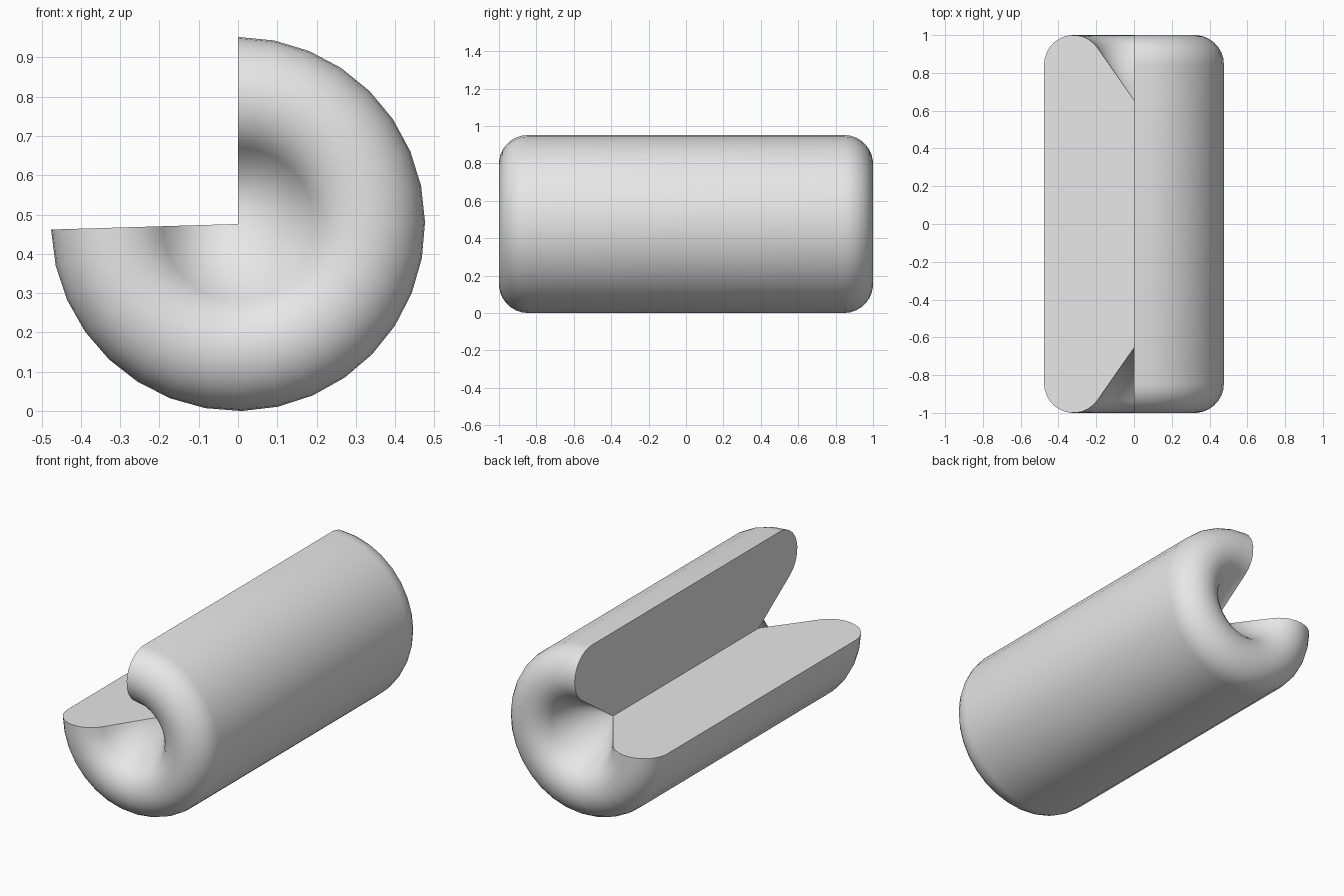
import bpy, bmesh
from math import sin, cos, radians

cube = bpy.data.objects.get("Cube")
if cube:
    bpy.data.objects.remove(cube)

RADIUS, HALF, APEX = 0.476, 1.0, 0.655   # outer radius, half length, dimple apex
ROUND = 0.155                            # rim rounding
STEPS, SWEEP = 24, radians(268.3)
ARC = 12

# Half profile (radius, y): rounded rim from the outer wall to the dimple cone
rim = []
for i in range(ARC + 1):
    a = radians(145) * i / ARC
    rim.append((RADIUS - ROUND + ROUND * cos(a), HALF - ROUND + ROUND * sin(a)))
profile = [(r, -y) for r, y in reversed(rim)] + rim

# Sweep the profile around the long axis, leaving a wedge open
bm = bmesh.new()
front_apex = bm.verts.new((0, -APEX, RADIUS))
back_apex = bm.verts.new((0, APEX, RADIUS))
rings = []
for s in range(STEPS + 1):
    t = SWEEP * s / STEPS
    rings.append([bm.verts.new((r * sin(t), y, RADIUS + r * cos(t))) for r, y in profile])

for a, b in zip(rings, rings[1:]):
    bm.faces.new((front_apex, b[0], a[0]))
    bm.faces.new((back_apex, a[-1], b[-1]))
    for i in range(len(profile) - 1):
        bm.faces.new((a[i], b[i], b[i + 1], a[i + 1]))

# Flat cut faces on both sides of the wedge
bm.faces.new([front_apex] + rings[0] + [back_apex])
bm.faces.new([back_apex] + rings[-1][::-1] + [front_apex])
bmesh.ops.recalc_face_normals(bm, faces=bm.faces)

mesh = bpy.data.meshes.new("cut_cylinder")
bm.to_mesh(mesh)
bm.free()
body = bpy.data.objects.new("cut_cylinder", mesh)
bpy.context.collection.objects.link(body)

# Plain grey surface
grey = bpy.data.materials.new("light_grey")
grey.use_nodes = True
colour = (0.8, 0.8, 0.8, 1)
grey.diffuse_color = colour
grey.node_tree.nodes["Principled BSDF"].inputs["Base Color"].default_value = colour
mesh.materials.append(grey)

bpy.ops.object.select_all(action="DESELECT")
body.select_set(True)
bpy.context.view_layer.objects.active = body
bpy.ops.object.shade_smooth_by_angle(angle=radians(35))
